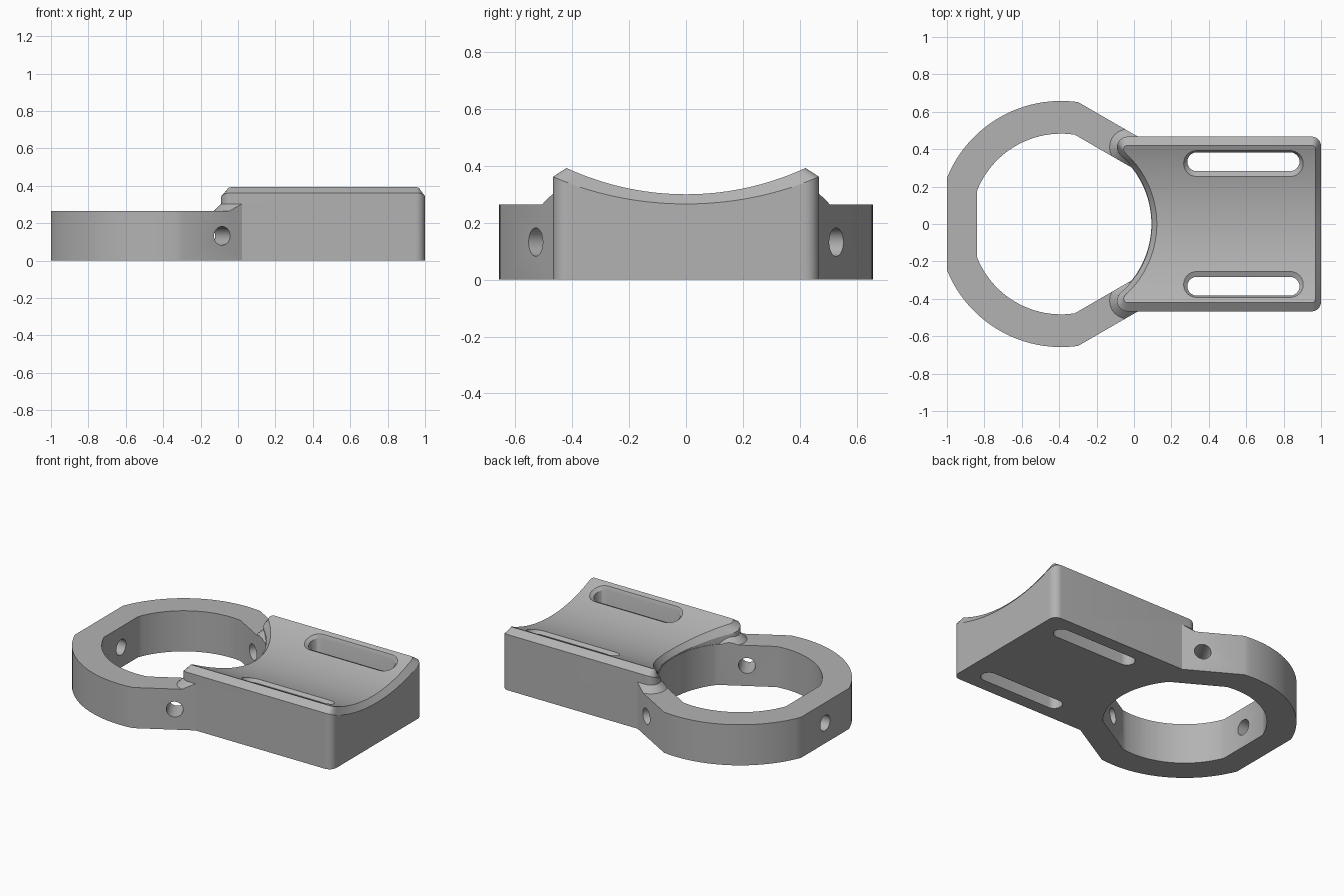
import bpy, bmesh
from math import sin, cos, pi, sqrt, acos, radians
from mathutils import Matrix

if "Cube" in bpy.data.objects:
    bpy.data.objects.remove(bpy.data.objects["Cube"])

grey = bpy.data.materials.new("plain grey")
grey.use_nodes = True
grey.diffuse_color = (0.45, 0.45, 0.45, 1)
grey.node_tree.nodes["Principled BSDF"].inputs["Base Color"].default_value = grey.diffuse_color

RING_X, RING_TOP = -0.39, 0.264
FLATS = [radians(a) for a in (180, 300, 60)]


def make_object(name, bm):
    bmesh.ops.recalc_face_normals(bm, faces=bm.faces)
    mesh = bpy.data.meshes.new(name)
    bm.to_mesh(mesh)
    bm.free()
    mesh.materials.append(grey)
    obj = bpy.data.objects.new(name, mesh)
    bpy.context.collection.objects.link(obj)
    return obj


def loft(name, loops):
    """Skin equal-length closed loops and cap both ends with strips."""
    bm = bmesh.new()
    rows = [[bm.verts.new(p) for p in loop] for loop in loops]
    n = len(rows[0])
    for low, high in zip(rows, rows[1:]):
        for i in range(n):
            j = (i + 1) % n
            bm.faces.new((low[i], low[j], high[j], high[i]))
    for row in (rows[0], rows[-1]):
        for i in range(n // 2 - 1):
            bm.faces.new((row[i], row[i + 1], row[n - 2 - i], row[n - 1 - i]))
    return make_object(name, bm)


def combine(target, other, operation):
    """Apply a boolean and discard the helper solid."""
    mod = target.modifiers.new(operation.lower(), 'BOOLEAN')
    mod.operation, mod.solver, mod.object = operation, 'EXACT', other
    bpy.context.view_layer.objects.active = target
    bpy.ops.object.modifier_apply(modifier=mod.name)
    bpy.data.objects.remove(other)


def flatted_circle(radius, flat, steps=24):
    """Circle trimmed by three flats; the gaps between arcs are the flats."""
    half = acos(flat / radius)
    points = []
    for f in (FLATS[0], FLATS[1], FLATS[2] + 2 * pi):
        span = 2 * pi / 3 - 2 * half
        for k in range(steps + 1):
            a = f + half + span * k / steps
            points.append((RING_X + radius * cos(a), radius * sin(a)))
    # an even point count keeps the strip caps closed
    if len(points) % 2:
        (x1, y1), (x2, y2) = points[-1], points[0]
        points.append(((x1 + x2) / 2, (y1 + y2) / 2))
    return points


def prism(name, outline, z0, z1):
    return loft(name, [[(x, y, z) for x, y in outline] for z in (z0, z1)])


def capsule(x0, x1, y, r, steps=12):
    right = [(x1 + r * sin(a), y - r * cos(a)) for a in (pi * k / steps for k in range(steps + 1))]
    left = [(x0 - r * sin(a), y + r * cos(a)) for a in (pi * k / steps for k in range(steps + 1))]
    return right + left


def saddle(y):
    """Height of the concave cradle."""
    return 1.3 - sqrt(1 - y * y)


def block_outline(arc, tip, end, corner, half_width, steps=64):
    """Block outline: concave left arc with rounded tips, square right end."""
    tip_y = half_width - tip
    tip_x = RING_X + sqrt((arc + tip) ** 2 - tip_y ** 2)
    left, right = [], []
    for k in range(steps + 1):
        y = half_width * sin(pi * (k / steps - 0.5))
        a = abs(y)
        if a < tip_y * arc / (arc + tip):
            x = RING_X + sqrt(arc ** 2 - a * a)
        else:
            x = tip_x - sqrt(max(0, tip ** 2 - (a - tip_y) ** 2))
        left.append((x, y))
        bend = max(0, a - (half_width - corner))
        right.append((end - corner + sqrt(max(0, corner ** 2 - bend ** 2)), y))
    return left + right[::-1]


# Cradle block with a chamfered rim
outer = block_outline(0.486, 0.057, 1.0, 0.05, 0.467)
inner = block_outline(0.512, 0.022, 0.97, 0.018, 0.42)
bracket = loft("bracket", [
    [(x, y, 0) for x, y in outer],
    [(x, y, saddle(y) - 0.034 - 0.02 * (y / 0.467) ** 2) for x, y in outer],
    [(x, y, saddle(y)) for x, y in inner]])

# Flatted ring body
ring_outline = flatted_circle(0.658, 0.61)
combine(bracket, prism("ring_body", ring_outline, 0, RING_TOP), 'UNION')

# Sloped collars where the block tips meet the ring
for side in (-1, 1):
    loops = [[(x, y, z) for x, y in capsule(-0.034, 0.1, side * 0.41, r)]
             for r, z in ((0.097, 0.2), (0.097, RING_TOP), (0.057, 0.303))]
    collar = loft("collar", loops)
    combine(collar, prism("ring_limit", ring_outline, 0.1, 0.35), 'INTERSECT')
    combine(bracket, collar, 'UNION')

# Ring opening
combine(bracket, prism("opening", flatted_circle(0.483, 0.45), -0.1, 0.6), 'DIFFERENCE')

# Screw holes through the three flats
for angle in FLATS:
    bm = bmesh.new()
    place = (Matrix.Translation((RING_X, 0, RING_TOP / 2)) @ Matrix.Rotation(angle, 4, 'Z')
             @ Matrix.Translation((0.55, 0, 0)) @ Matrix.Rotation(pi / 2, 4, 'Y'))
    bmesh.ops.create_cone(bm, cap_ends=True, segments=32, radius1=0.05, radius2=0.05,
                          depth=0.4, matrix=place)
    combine(bracket, make_object("screw_hole", bm), 'DIFFERENCE')

# Strap slots with chamfered mouths that follow the cradle
for side in (-1, 1):
    narrow = capsule(0.335, 0.835, side * 0.333, 0.05)
    wide = capsule(0.335, 0.835, side * 0.313, 0.09)
    slot = loft("strap_slot", [
        [(x, y, -0.1) for x, y in narrow],
        [(x, y, saddle(y) - 0.02) for x, y in narrow],
        [(x, y, saddle(y) + 0.02) for x, y in wide],
        [(x, y, 0.6) for x, y in wide]])
    combine(bracket, slot, 'DIFFERENCE')

# Smooth curved walls, keep hard edges
bpy.ops.object.select_all(action='DESELECT')
bracket.select_set(True)
bpy.context.view_layer.objects.active = bracket
bpy.ops.object.shade_smooth_by_angle(angle=radians(25))
